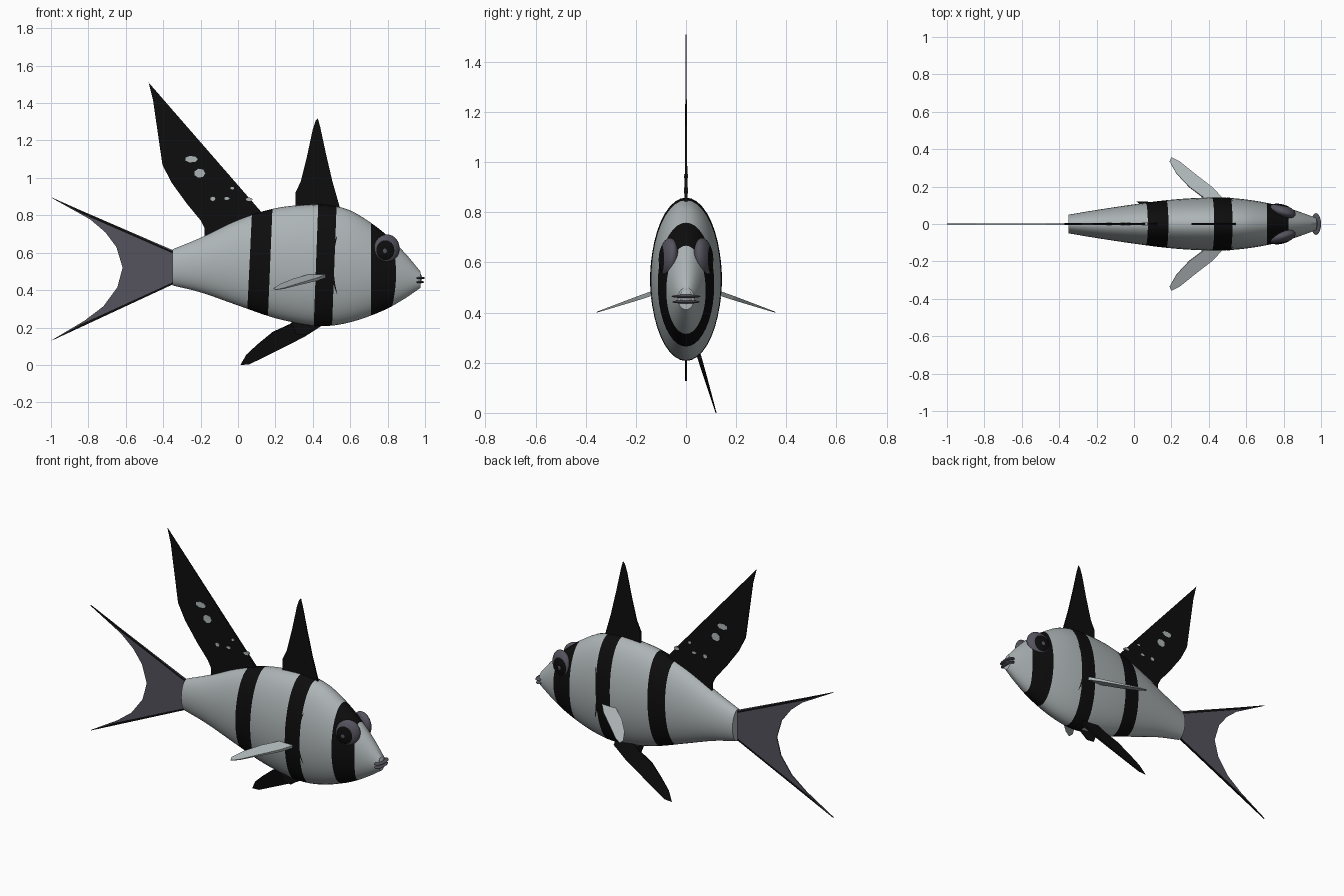
import bpy, bmesh, math
from mathutils import Vector

if "Cube" in bpy.data.objects:
    bpy.data.objects.remove(bpy.data.objects["Cube"])


def material(name, rgb):
    m = bpy.data.materials.new(name)
    m.use_nodes = True
    m.diffuse_color = (*rgb, 1)
    m.node_tree.nodes["Principled BSDF"].inputs["Base Color"].default_value = (*rgb, 1)
    return m


SILVER = material("silver grey", (0.42, 0.46, 0.47))
BLACK = material("black", (0.004, 0.004, 0.004))
SLATE = material("slate violet", (0.09, 0.085, 0.11))


def finish(name, bm, mats, smooth=True):
    bmesh.ops.recalc_face_normals(bm, faces=bm.faces)
    me = bpy.data.meshes.new(name)
    bm.to_mesh(me)
    bm.free()
    for m in mats:
        me.materials.append(m)
    ob = bpy.data.objects.new(name, me)
    bpy.context.collection.objects.link(ob)
    if smooth:
        bpy.ops.object.select_all(action='DESELECT')
        ob.select_set(True)
        bpy.context.view_layer.objects.active = ob
        bpy.ops.object.shade_smooth_by_angle(angle=math.radians(40))
    return ob


# Body profile: x, top z, bottom z, half width
PROFILE = [(-.35, .618, .425, .05), (-.2, .68, .388, .075), (0, .775, .318, .105),
           (.2, .838, .25, .13), (.4, .858, .21, .142), (.5, .853, .21, .14),
           (.6, .826, .228, .131), (.7, .767, .26, .115), (.8, .69, .302, .092),
           (.9, .59, .36, .06), (.975, .5, .412, .032)]


def section(x):
    """Smoothly interpolated top, bottom and half width at x."""
    x = min(max(x, PROFILE[0][0]), PROFILE[-1][0])
    i = next(k for k in range(len(PROFILE) - 1) if x <= PROFILE[k + 1][0])
    a, b = PROFILE[i], PROFILE[i + 1]
    p, q = PROFILE[max(i - 1, 0)], PROFILE[min(i + 2, len(PROFILE) - 1)]
    h = b[0] - a[0]
    t = (x - a[0]) / h
    out = []
    for c in (1, 2, 3):
        ma = (b[c] - p[c]) / (b[0] - p[0]) * h
        mb = (q[c] - a[c]) / (q[0] - a[0]) * h
        out.append((2*t**3 - 3*t*t + 1) * a[c] + (t**3 - 2*t*t + t) * ma
                   + (3*t*t - 2*t**3) * b[c] + (t**3 - t*t) * mb)
    return out


def skin(x, z, lift=0.0):
    """Half width of the body surface at a side point."""
    top, bottom, w = section(x)
    s = (z - (top + bottom) / 2) / ((top - bottom) / 2)
    return w * math.sqrt(max(0, 1 - s * s)) + lift


# Body: lofted ellipses, with rings on the stripe edges
STRIPES = [(.062, .172), (.417, .515), (.712, .845)]
edges = [-.35] + [e for s in STRIPES for e in s] + [.975]
stations = []
for a, b in zip(edges, edges[1:]):
    n = max(3, round((b - a) / .035))
    stations += [a + (b - a) * k / n for k in range(n)]
stations.append(edges[-1])
SIDES = 40
bm = bmesh.new()
rings = []
for r in stations:
    lean = .012 if 0 < r < .6 else 0
    bow = -.02 if r == .845 else 0
    ring = []
    for k in range(SIDES):
        a = math.tau * k / SIDES
        x = r + lean * math.sin(a) + bow * math.sin(a) ** 2
        top, bottom, w = section(x)
        ring.append(bm.verts.new((x, w * math.cos(a),
                    (top + bottom) / 2 + (top - bottom) / 2 * math.sin(a))))
    rings.append(ring)
for i, (r0, r1) in enumerate(zip(rings, rings[1:])):
    mid = (stations[i] + stations[i + 1]) / 2
    for k in range(SIDES):
        f = bm.faces.new((r0[k], r0[k - 1], r1[k - 1], r1[k]))
        f.material_index = int(any(lo < mid < hi for lo, hi in STRIPES))
bm.faces.new(rings[0])
bm.faces.new(rings[-1])
finish("body", bm, [SILVER, BLACK])


def plate(name, outline, half, mat, place=lambda a, b: (a, 0, b), side=(0, 1, 0), root=None):
    """Thin fin from an outline, thinning away from its root."""
    bm = bmesh.new()
    pts = [Vector(place(a, b)) for a, b in outline]
    side = Vector(side).normalized()
    base = Vector(place(*root)) if root else None
    reach = max((p - base).length for p in pts) if root else 1
    sheets = []
    for sign in (1, -1):
        sheets.append([bm.verts.new(p + side * sign * half *
                      (1 - .85 * (p - base).length / reach if root else 1)) for p in pts])
    bm.faces.new(sheets[0])
    bm.faces.new(sheets[1][::-1])
    for k in range(len(pts)):
        bm.faces.new((sheets[0][k], sheets[0][k - 1], sheets[1][k - 1], sheets[1][k]))
    return finish(name, bm, [mat], False)


# Dorsal fins
plate("front_dorsal_fin", [(.307, .8), (.307, .92), (.335, .98), (.37, 1.12), (.4, 1.26),
      (.415, 1.305), (.427, 1.318), (.44, 1.27), (.47, 1.13), (.505, .98), (.545, .84),
      (.52, .8)], .007, BLACK, root=(.42, .8))
plate("rear_dorsal_fin", [(.14, .8), (-.478, 1.51), (-.455, 1.42), (-.436, 1.29), (-.404, 1.07),
      (-.356, .976), (-.275, .864), (-.2, .773), (-.178, .73), (-.18, .67), (.05, .76)],
      .007, BLACK, root=(0, .75))
# Pale spots on the rear dorsal fin
for i, (x, z, w, h) in enumerate([(-.25, 1.1, .035, .018), (-.205, 1.025, .03, .025),
                                  (-.135, .888, .014, .012), (-.06, .89, .015, .008),
                                  (-.03, .945, .01, .008), (.06, .885, .018, .01)]):
    spot = [(x + w * math.cos(k * math.tau / 7), z + h * math.sin(k * math.tau / 7))
            for k in range(7)]
    plate(f"fin_spot_{i + 1}", spot, .0048 if i < 2 else .0075, SILVER)

# Tail fin with dark outer edges
plate("tail_fin", [(-.34, .61), (-1, .895), (-.79, .778), (-.71, .71), (-.65, .63),
      (-.617, .52), (-.645, .415), (-.72, .313), (-.82, .237), (-1, .13), (-.34, .435)],
      .003, SLATE)
plate("tail_upper_edge", [(-.35, .608), (-1, .897), (-.84, .811), (-.35, .597)], .0035, BLACK)
plate("tail_lower_edge", [(-.35, .43), (-1, .128), (-.84, .217), (-.35, .441)], .0035, BLACK)

# Pelvic fin on the left, leaning outward, and a small belly keel
plate("pelvic_fin", [(.013, 0), (.06, .003), (.22, .083), (.355, .152), (.445, .21), (.43, .27),
      (.34, .26), (.275, .216), (.185, .175), (.105, .11), (.045, .055)], .009, BLACK,
      lambda x, z: (x, .12 - .3 * z, z), (0, 1, .3), root=(.42, .25))
plate("belly_keel", [(.28, .24), (.31, .165), (.36, .16), (.44, .22)], .002, BLACK)

# Paired parts: pectoral fins, gill lines and eyes
PECTORAL = [(.47, .12), (.467, .143), (.425, .19), (.323, .27), (.243, .335), (.2, .357),
            (.19, .335), (.227, .27), (.297, .196), (.377, .137), (.39, .115)]
for s, word in ((1, "left"), (-1, "right")):
    plate(f"{word}_pectoral_fin", PECTORAL, .01, SILVER,
          lambda x, y: (x, s * y, .475 - .34 * (y - .14)), (0, s * .34, 1), root=(.43, .12))

    # Gill line: a narrow strip lying on the skin
    bm = bmesh.new()
    pairs = []
    for k in range(13):
        u = k / 6 - 1
        x, z = .503 + .027 * u * u, .535 + .155 * u
        w = .007 * (1 - u * u) + .001
        pairs.append([bm.verts.new((x + d, s * skin(x + d, z, .003), z)) for d in (-w, w)])
    for p, q in zip(pairs, pairs[1:]):
        bm.faces.new((p[0], p[1], q[1], q[0]))
    finish(f"{word}_gill_line", bm, [BLACK])

    # Eye: flattened ball, its pupil chosen by distance from the pupil centre
    bm = bmesh.new()
    bmesh.ops.create_uvsphere(bm, u_segments=32, v_segments=20, radius=1)
    for f in bm.faces:
        c = f.calc_center_median()
        f.material_index = int(c.z > .74 and c.z < .985)
    for v in bm.verts:
        a, b, c = v.co
        v.co = (.795 + .068 * a - .01 * c, s * (.07 + .037 * c - .012 * a),
                .622 + .075 * b - .012 * c)
    finish(f"{word}_eye", bm, [SLATE, BLACK])


def ellipsoid(name, centre, size, mat):
    bm = bmesh.new()
    bmesh.ops.create_uvsphere(bm, u_segments=20, v_segments=12, radius=1)
    for v in bm.verts:
        v.co = [c + r * p for c, r, p in zip(centre, size, v.co)]
    finish(name, bm, [mat])


# Snout and lips
ellipsoid("snout", (.953, 0, .462), (.03, .035, .043), SILVER)
ellipsoid("upper_lip", (.973, 0, .465), (.027, .058, .007), SLATE)
ellipsoid("lower_lip", (.971, 0, .443), (.025, .055, .007), SLATE)
